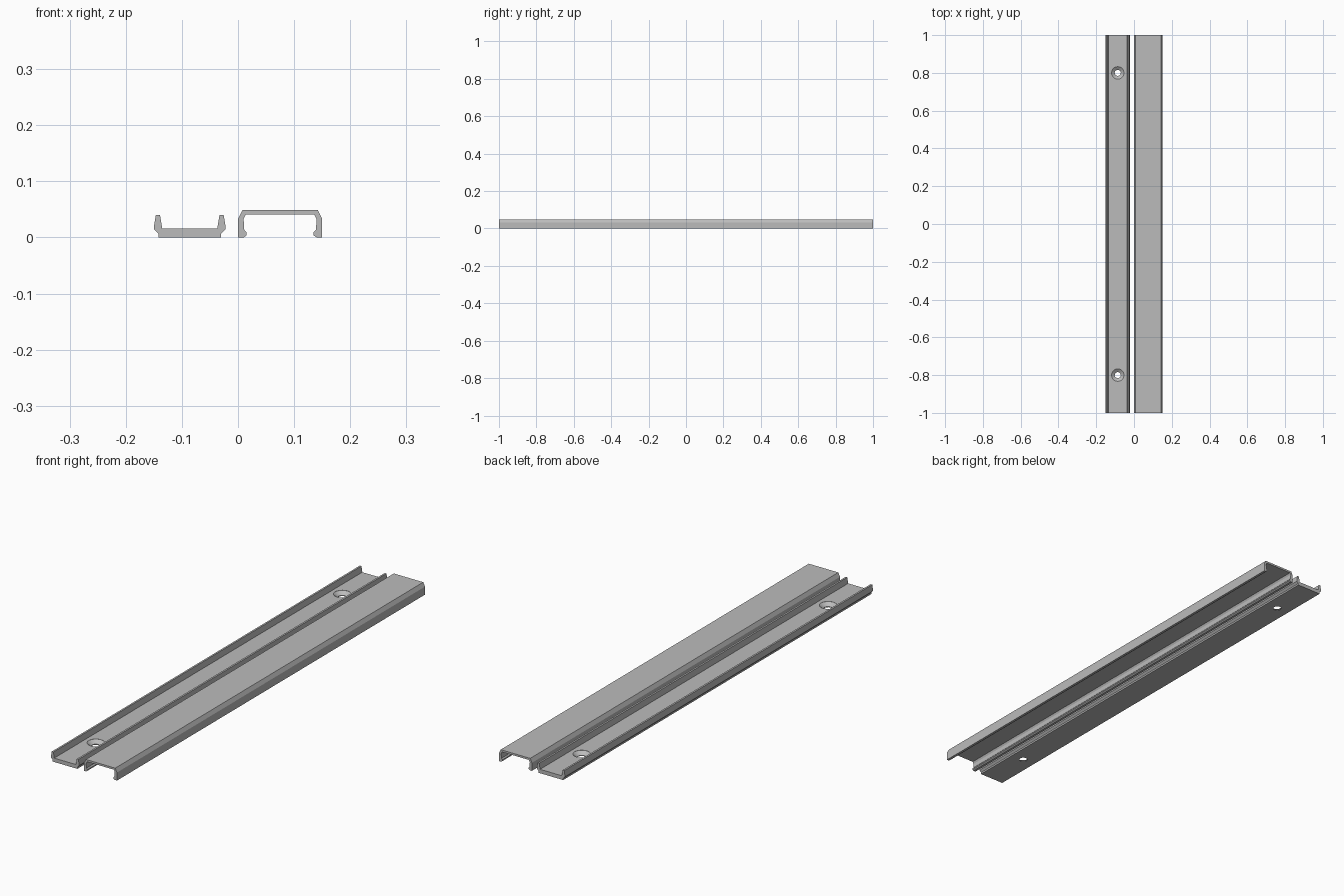
import bpy
import bmesh
import math

if "Cube" in bpy.data.objects:
    bpy.data.objects.remove(bpy.data.objects["Cube"], do_unlink=True)

GREY = (0.5, 0.5, 0.5, 1.0)
metal = bpy.data.materials.new("grey_aluminium")
metal.use_nodes = True
metal.diffuse_color = GREY
metal.node_tree.nodes["Principled BSDF"].inputs["Base Color"].default_value = GREY


def add_object(name, bm):
    bmesh.ops.recalc_face_normals(bm, faces=bm.faces)
    mesh = bpy.data.meshes.new(name)
    bm.to_mesh(mesh)
    bm.free()
    mesh.materials.append(metal)
    obj = bpy.data.objects.new(name, mesh)
    bpy.context.collection.objects.link(obj)
    return obj


def extrusion(name, half_profile, centre_x):
    """Mirror a half cross-section and sweep it along y."""
    outline = half_profile + [(-x, z) for x, z in reversed(half_profile)]
    bm = bmesh.new()
    verts = [bm.verts.new((centre_x + x, -1, z)) for x, z in outline]
    face = bm.faces.new(verts)
    swept = bmesh.ops.extrude_face_region(bm, geom=[face], use_keep_orig=True)
    moved = [v for v in swept["geom"] if isinstance(v, bmesh.types.BMVert)]
    bmesh.ops.translate(bm, verts=moved, vec=(0, 2, 0))
    return add_object(name, bm)


def countersink_cutter(x, y, sides=32):
    """Through hole that flares into a cone at the top."""
    bm = bmesh.new()
    rings = []
    for radius, z in [(0.016, -0.01), (0.016, 0.003), (0.033, 0.0155), (0.033, 0.03)]:
        angles = [math.tau * i / sides for i in range(sides)]
        rings.append([bm.verts.new((x + radius * math.cos(a),
                                    y + radius * math.sin(a), z)) for a in angles])
    for low, high in zip(rings, rings[1:]):
        for i in range(sides):
            j = (i + 1) % sides
            bm.faces.new((low[i], low[j], high[j], high[i]))
    bm.faces.new(rings[0][::-1])
    bm.faces.new(rings[-1])
    cutter = add_object("screw_hole_cutter", bm)
    cutter.hide_render = True
    return cutter


# Mounting rail: flat floor with two clip lips
RAIL_X = -0.086
rail = extrusion("mounting_rail", [
    (0.056, 0), (0.056, 0.007), (0.064, 0.015), (0.064, 0.019),
    (0.0605, 0.04), (0.053, 0.04), (0.049, 0.016)], RAIL_X)

# Countersunk screw holes near both ends
for y in (-0.8, 0.8):
    cutter = countersink_cutter(RAIL_X, y)
    hole = rail.modifiers.new("screw_hole", "BOOLEAN")
    hole.operation = "DIFFERENCE"
    hole.solver = "EXACT"
    hole.object = cutter
    bpy.context.view_layer.objects.active = rail
    bpy.ops.object.modifier_apply(modifier=hole.name)
    bpy.data.objects.remove(cutter, do_unlink=True)

# Cover: chamfered top, side walls and inward snap feet
cover = extrusion("snap_cover", [
    (0.061, 0.041), (0.065, 0.033), (0.064, 0.014), (0.0595, 0.009),
    (0.0595, 0.004), (0.065, 0), (0.075, 0), (0.075, 0.033), (0.067, 0.049)], 0.075)

for obj in (rail, cover):
    bpy.ops.object.select_all(action="DESELECT")
    obj.select_set(True)
    bpy.context.view_layer.objects.active = obj
    bpy.ops.object.shade_smooth_by_angle(angle=math.radians(15))
